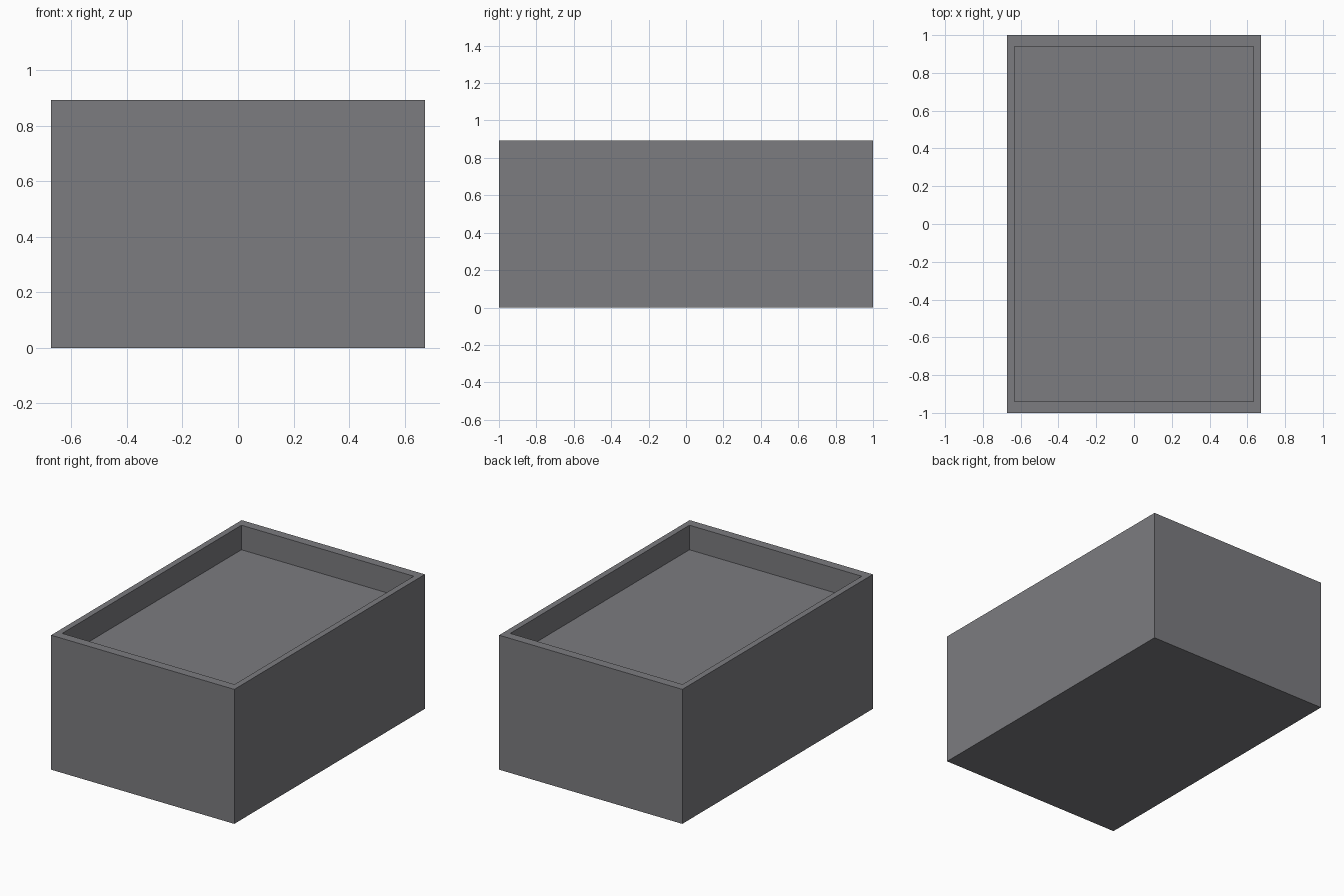
import bpy, bmesh
from mathutils import Matrix, Vector

if "Cube" in bpy.data.objects:
    bpy.data.objects.remove(bpy.data.objects["Cube"])

WIDTH, LENGTH, HEIGHT = 1.346, 2.0, 0.893
INNER_X, INNER_Y = 0.633, 0.94      # half sizes of the recess
RECESS_DEPTH = 0.163

# Solid outer block standing on z = 0
bm = bmesh.new()
bmesh.ops.create_cube(bm, size=1.0, matrix=Matrix.Translation((0, 0, HEIGHT / 2))
                      @ Matrix.Diagonal((WIDTH, LENGTH, HEIGHT, 1)))
bm.normal_update()
top = max(bm.faces, key=lambda f: f.calc_center_median().z)

# Rim: inset the top face, then set the wall thickness along each axis
bmesh.ops.inset_region(bm, faces=[top], thickness=0.05)
for v in top.verts:
    v.co.x = INNER_X if v.co.x > 0 else -INNER_X
    v.co.y = INNER_Y if v.co.y > 0 else -INNER_Y

# Shallow recess: extrude the inner face downwards with vertical walls
bmesh.ops.inset_region(bm, faces=[top], thickness=0.0)
bmesh.ops.translate(bm, verts=list(top.verts), vec=Vector((0, 0, -RECESS_DEPTH)))
bmesh.ops.recalc_face_normals(bm, faces=bm.faces[:])

mesh = bpy.data.meshes.new("recessed_box")
bm.to_mesh(mesh)
bm.free()
box = bpy.data.objects.new("recessed_box", mesh)
bpy.context.collection.objects.link(box)

# Dark grey finish
dark_grey = bpy.data.materials.new("dark_grey")
dark_grey.diffuse_color = (0.2, 0.2, 0.215, 1)
dark_grey.use_nodes = True
dark_grey.node_tree.nodes["Principled BSDF"].inputs["Base Color"].default_value = dark_grey.diffuse_color
mesh.materials.append(dark_grey)
